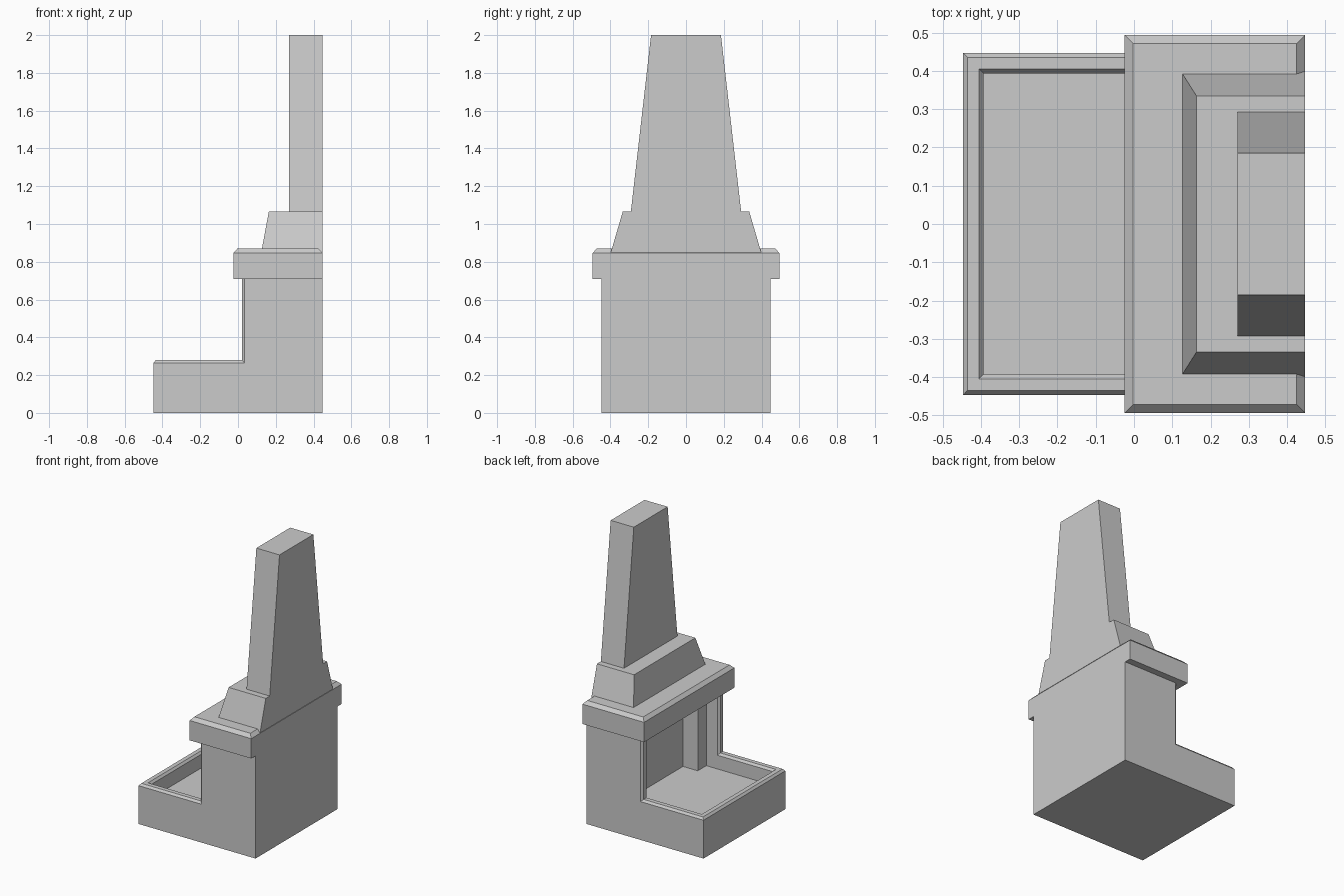
import bpy, bmesh

if "Cube" in bpy.data.objects:
    bpy.data.objects.remove(bpy.data.objects["Cube"])

BACK = 0.447      # flush rear plane
D = 0.447         # outer half size of the base
JAMB = 0.035      # front plane of the upper body (before the raised rim)
LEDGE, TOP, FLOOR = 0.265, 0.71, 0.17


def finish(bm, name):
    bmesh.ops.remove_doubles(bm, verts=bm.verts[:], dist=1e-5)
    bmesh.ops.recalc_face_normals(bm, faces=bm.faces[:])
    mesh = bpy.data.meshes.new(name)
    bm.to_mesh(mesh)
    bm.free()
    obj = bpy.data.objects.new(name, mesh)
    bpy.context.collection.objects.link(obj)
    return obj


def face(bm, pts):
    bm.faces.new([bm.verts.new(p) for p in pts])


def stack(name, levels):
    """Rectangular tiers: each level is (z, x_front, x_back, half_width)."""
    bm = bmesh.new()
    rings = [[bm.verts.new(p) for p in ((a, -w, z), (b, -w, z), (b, w, z), (a, w, z))]
             for z, a, b, w in levels]
    for r, s in zip(rings, rings[1:]):
        for i in range(4):
            j = (i + 1) % 4
            bm.faces.new((r[i], r[j], s[j], s[i]))
    bm.faces.new(rings[0])
    bm.faces.new(rings[-1])
    return finish(bm, name)


# Hearth body: L-shaped shell with raised chamfered rim and recessed firebox
bm = bmesh.new()
IN = 0.393
rim = [(D, 0), (0.435, 0.015), (0.405, 0.015), (IN, 0)]


def stations(d, h):
    half = [(JAMB - h, -d, TOP), (JAMB - h, -d, LEDGE + h), (-d, -d, LEDGE + h)]
    return half + [(x, -y, z) for x, y, z in reversed(half)]


# rim swept down one jamb, around the basin and up the other jamb
rails = [stations(*p) for p in rim]
for r, s in zip(rails, rails[1:]):
    for i in range(5):
        face(bm, (r[i], r[i + 1], s[i + 1], s[i]))

# side walls, outside and inside
PX, PY, RX = 0.12, 0.30, 0.233
for s in (-1, 1):
    outer = [(BACK, 0), (-D, 0), (-D, LEDGE), (JAMB, LEDGE), (JAMB, TOP), (BACK, TOP)]
    inner = [(PX, FLOOR), (-IN, FLOOR), (-IN, LEDGE), (JAMB, LEDGE), (JAMB, TOP), (PX, TOP)]
    face(bm, [(x, s * D, z) for x, z in outer])
    face(bm, [(x, s * IN, z) for x, z in inner])

# basin front wall, outside and inside, and rear wall
for x, w, z0, z1 in ((-D, D, 0, LEDGE), (-IN, IN, FLOOR, LEDGE), (BACK, D, 0, TOP)):
    face(bm, [(x, -w, z0), (x, w, z0), (x, w, z1), (x, -w, z1)])

# firebox walls and floor
plan = [(PX, IN), (PX, PY), (RX, PY), (RX, -PY), (PX, -PY), (PX, -IN)]
for (ax, ay), (bx, by) in zip(plan, plan[1:]):
    face(bm, [(ax, ay, FLOOR), (bx, by, FLOOR), (bx, by, TOP), (ax, ay, TOP)])
face(bm, [(x, y, FLOOR) for x, y in plan + [(-IN, -IN), (-IN, IN)]])

# underside
face(bm, [(-D, -D, 0), (BACK, -D, 0), (BACK, D, 0), (-D, D, 0)])
finish(bm, "hearth_body")

# Mantel slab with chamfered top edge
stack("mantel", [(0.71, -0.025, BACK, 0.494), (0.847, -0.025, BACK, 0.494),
                 (0.87, -0.003, BACK - 0.022, 0.472)])

# Sloped hood and tapering chimney, flush with the rear
stack("hood", [(0.85, 0.123, BACK, 0.398), (1.065, 0.163, BACK, 0.335)])
stack("chimney", [(1.065, 0.27, BACK, 0.292), (2.0, 0.27, BACK, 0.185)])
